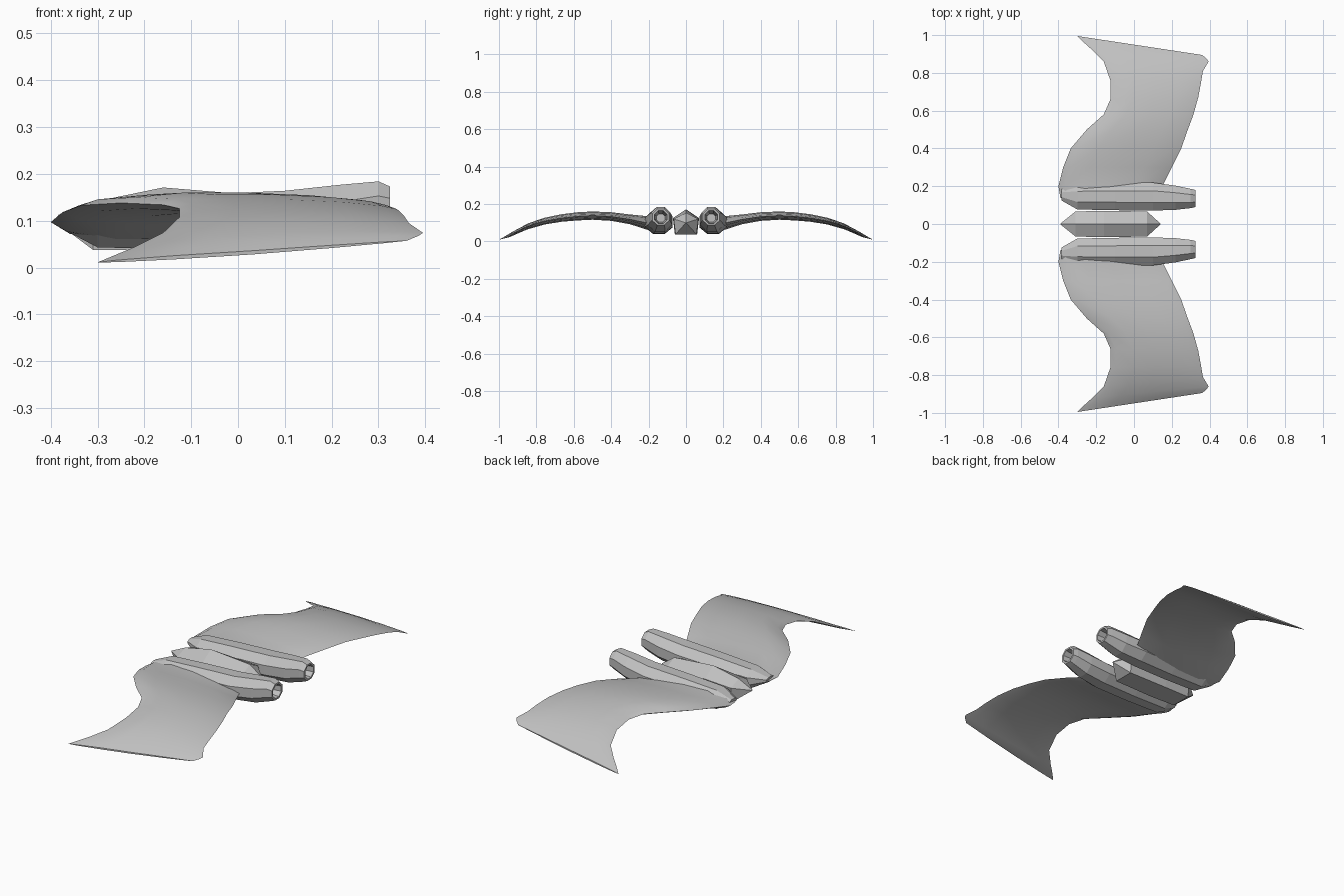
import bpy, bmesh, math

cube = bpy.data.objects.get("Cube")
if cube:
    bpy.data.objects.remove(cube)

grey = bpy.data.materials.new("hull grey")
grey.use_nodes = True
grey.diffuse_color = (0.53, 0.53, 0.53, 1)
grey.node_tree.nodes["Principled BSDF"].inputs["Base Color"].default_value = grey.diffuse_color


def loft(name, rings, mirror=False, smooth=None):
    """Skin a list of equal point loops, cap both ends, optionally mirror in y."""
    bm = bmesh.new()
    loops = [[bm.verts.new(p) for p in ring] for ring in rings]
    n = len(loops[0])
    for a, b in zip(loops, loops[1:]):
        for i in range(n):
            j = (i + 1) % n
            bm.faces.new((a[i], a[j], b[j], b[i]))
    bm.faces.new(loops[0])
    bm.faces.new(loops[-1])
    bmesh.ops.remove_doubles(bm, verts=bm.verts, dist=0.0005)
    bmesh.ops.recalc_face_normals(bm, faces=bm.faces)
    mesh = bpy.data.meshes.new(name)
    bm.to_mesh(mesh)
    bm.free()
    mesh.materials.append(grey)
    obj = bpy.data.objects.new(name, mesh)
    bpy.context.collection.objects.link(obj)
    if mirror:
        mod = obj.modifiers.new("mirror", "MIRROR")
        mod.use_axis = (False, True, False)
        mod.use_mirror_merge = False
    if smooth:
        bpy.ops.object.select_all(action="DESELECT")
        obj.select_set(True)
        bpy.context.view_layer.objects.active = obj
        bpy.ops.object.shade_smooth_by_angle(angle=math.radians(smooth))
    return obj


def interp(table, t):
    for (a, u), (b, v) in zip(table, table[1:]):
        if t <= b:
            return u + (v - u) * (t - a) / (b - a)
    return table[-1][1]


# Wings: arched thin aerofoil between a leading and a trailing edge
arch = [(0, .09), (.2, .097), (.3, .118), (.4, .133), (.5, .138), (.6, .133),
        (.7, .121), (.8, .099), (.87, .07), (.94, .034), (1, .009)]
airfoil = [(0, 0), (.06, .55), (.25, 1), (.5, 1), (.75, .75), (.93, .35), (1, 0)]
# leading x, leading y, trailing x, trailing y, half thickness
stations = [
    (-.33, .1, .1, .1, .04), (-.39, .14, .13, .15, .042),
    (-.4, .2, .16, .22, .036), (-.375, .3, .2, .3, .026),
    (-.335, .4, .25, .4, .023), (-.25, .5, .285, .5, .022),
    (-.16, .58, .315, .58, .022), (-.125, .66, .34, .67, .02),
    (-.125, .76, .355, .75, .018), (-.16, .86, .365, .81, .015),
    (-.22, .92, .395, .86, .012), (-.27, .965, .385, .875, .01),
    (-.3, .995, .36, .895, .004)]
rings = []
for lx, ly, tx, ty, thick in stations:
    ring = []
    for side, pts in ((1, airfoil), (-1, airfoil[-2:0:-1])):
        for f, h in pts:
            y = ly + (ty - ly) * f
            ring.append((lx + (tx - lx) * f, y, interp(arch, y) + side * h * thick))
    rings.append(ring)
loft("wings", rings, mirror=True, smooth=30)


# Engine nacelles: eight-sided tubes with a recessed exhaust
def octagon(x, y, z, ry, rz):
    angles = [math.pi * (i + .5) / 4 for i in range(8)]
    k = 1 / math.cos(math.pi / 8)
    return [(x, y + ry * k * math.cos(a), z + rz * k * math.sin(a)) for a in angles]


nacelle = [(-.385, .155, .1, .03, .012), (-.3, .145, .093, .068, .05),
           (-.1, .145, .097, .072, .058), (.1, .145, .103, .074, .061),
           (.22, .139, .115, .064, .062), (.3, .135, .131, .051, .053),
           (.325, .135, .13, .045, .043), (.325, .135, .13, .034, .034),
           (.22, .135, .125, .022, .022)]
loft("engine_nacelles", [octagon(*s) for s in nacelle], mirror=True)

# Central fuselage: hexagonal hull pointed at both ends
# x, half width, roof z, shoulder z, bottom z
hull = [(-.39, .002, .102, .1, .098), (-.31, .066, .14, .115, .038),
        (-.16, .07, .171, .125, .036), (.07, .066, .152, .12, .038),
        (.14, .002, .102, .1, .098)]
loft("fuselage", [[(x, 0, top), (x, w, mid), (x, w * .85, low),
                   (x, -w * .85, low), (x, -w, mid)] for x, w, top, mid, low in hull])
